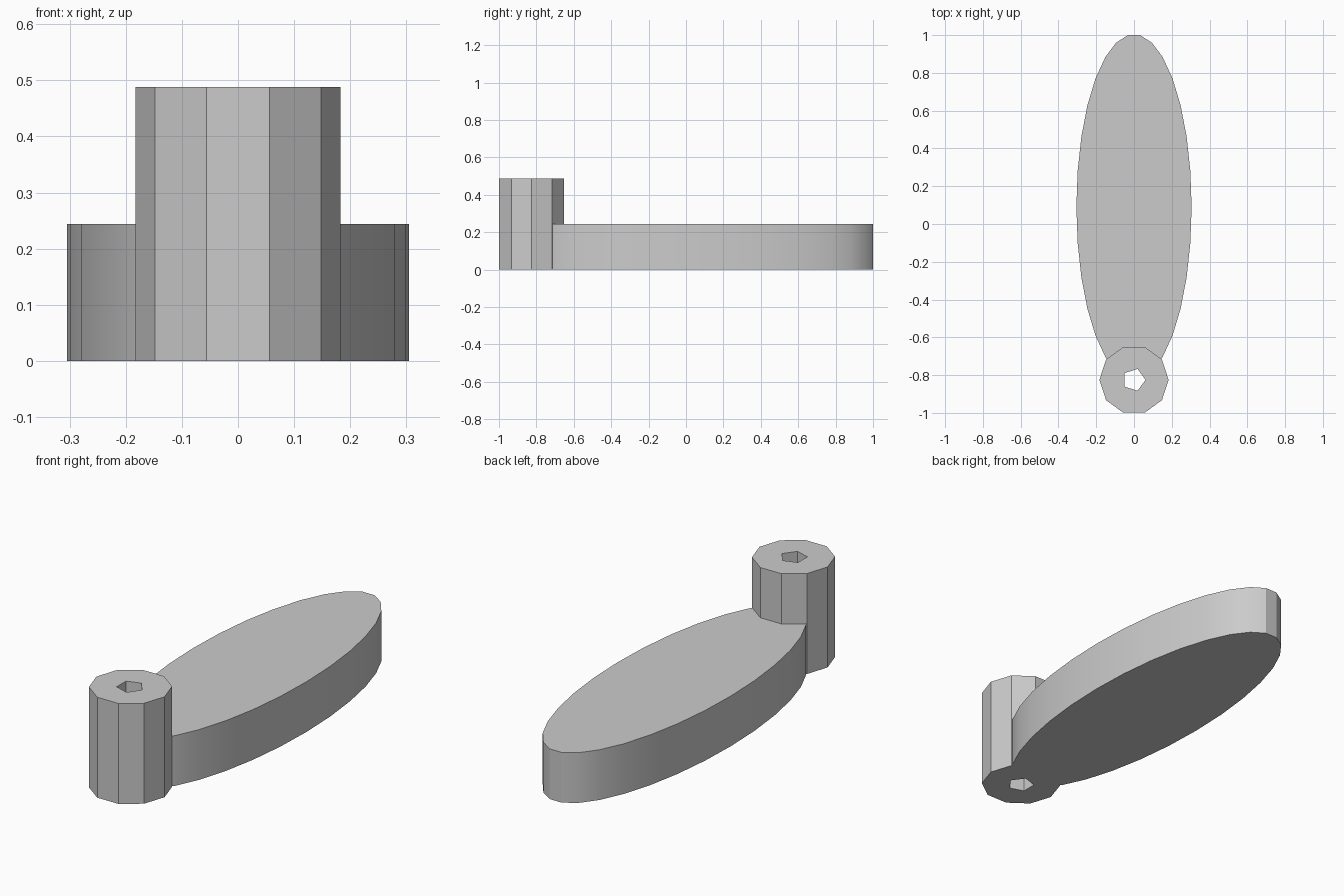
import bpy
import math

cube = bpy.data.objects.get("Cube")
if cube:
    bpy.data.objects.remove(cube, do_unlink=True)

PIVOT_Y = -0.825      # axis of the barrel, also the near tip of the plate
PLATE_R = 0.305       # half width of the plate, stretched three times along y
STRETCH = 3

grey = bpy.data.materials.new("plain grey")
grey.use_nodes = True
grey.diffuse_color = (0.6, 0.6, 0.6, 1)
grey.node_tree.nodes["Principled BSDF"].inputs["Base Color"].default_value = grey.diffuse_color


def prism(name, sides, radius, bottom, top, y, stretch=1):
    """Upright prism with its first corner on +x."""
    ring = [(radius * math.cos(math.tau * i / sides),
             y + stretch * radius * math.sin(math.tau * i / sides)) for i in range(sides)]
    verts = [(px, py, z) for z in (bottom, top) for px, py in ring]
    faces = [tuple(reversed(range(sides))), tuple(range(sides, 2 * sides))]
    for i in range(sides):
        j = (i + 1) % sides
        faces.append((i, j, j + sides, i + sides))
    mesh = bpy.data.meshes.new(name)
    mesh.from_pydata(verts, [], faces)
    mesh.materials.append(grey)
    obj = bpy.data.objects.new(name, mesh)
    bpy.context.collection.objects.link(obj)
    return obj


def combine(target, tool, operation):
    """Apply a boolean and discard the tool object."""
    mod = target.modifiers.new(operation.lower(), "BOOLEAN")
    mod.operation = operation
    mod.solver = "EXACT"
    mod.object = tool
    bpy.context.view_layer.objects.active = target
    bpy.ops.object.modifier_apply(modifier=mod.name)
    bpy.data.objects.remove(tool, do_unlink=True)


# Long oval plate, fused with the ten-sided barrel at its near tip
handle = prism("oval_handle_with_barrel", 30, PLATE_R, 0, 0.244,
               PIVOT_Y + STRETCH * PLATE_R, STRETCH)
barrel = prism("barrel", 10, 0.183, 0, 0.488, PIVOT_Y)
combine(handle, barrel, "UNION")

# Five-sided hole through the full height of the barrel
hole = prism("hole_cutter", 5, 0.061, -0.1, 0.6, PIVOT_Y)
hole.hide_render = True
combine(handle, hole, "DIFFERENCE")

# Smooth long sides, crisp rims and facets
bpy.ops.object.select_all(action="DESELECT")
handle.select_set(True)
bpy.context.view_layer.objects.active = handle
bpy.ops.object.shade_smooth_by_angle(angle=math.radians(30))
